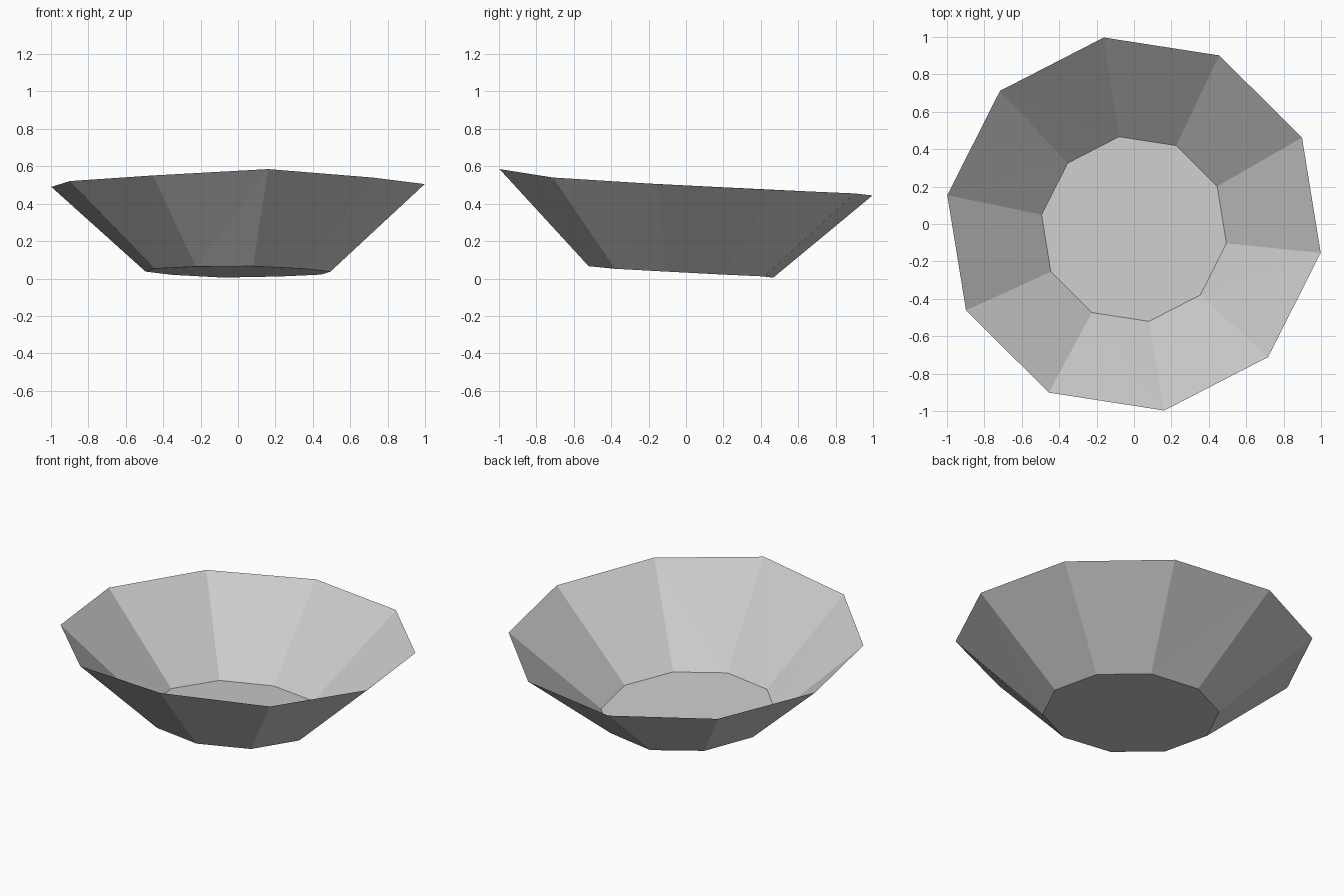
import bpy
from math import cos, sin, radians

cube = bpy.data.objects.get("Cube")
if cube:
    bpy.data.objects.remove(cube, do_unlink=True)

SIDES = 10
# Slightly uneven heights, counter-clockwise from the front corner
RIM_Z = [.585, .54, .505, .474, .455, .444, .463, .49, .521, .551]
BASE_Z = [.066, .052, .037, .021, .011, .005, .02, .037, .053, .064]

grey = bpy.data.materials.new("light grey")
grey.use_nodes = True
grey.diffuse_color = (.6, .6, .6, 1)
grey.node_tree.nodes["Principled BSDF"].inputs["Base Color"].default_value = (.6, .6, .6, 1)


def ring(radius, y_shift, heights):
    angles = [radians(-80.8 + 360 / SIDES * i) for i in range(SIDES)]
    return [(radius * cos(a), radius * sin(a) + y_shift, z)
            for a, z in zip(angles, heights)]


def add_part(name, verts, faces):
    mesh = bpy.data.meshes.new(name)
    mesh.from_pydata(verts, [], faces)
    mesh.materials.append(grey)
    part = bpy.data.objects.new(name, mesh)
    bpy.context.collection.objects.link(part)


base = ring(.5, -.027, BASE_Z)
rim = ring(1.01, 0, RIM_Z)

# Flared open wall, each panel split along its diagonal
panels = []
for i in range(SIDES):
    j = (i + 1) % SIDES
    panels += [(i, j, SIDES + j), (i, SIDES + j, SIDES + i)]
add_part("bowl_wall", base + rim, panels)

# Floor of the bowl
add_part("bowl_base", base, [tuple(reversed(range(SIDES)))])
